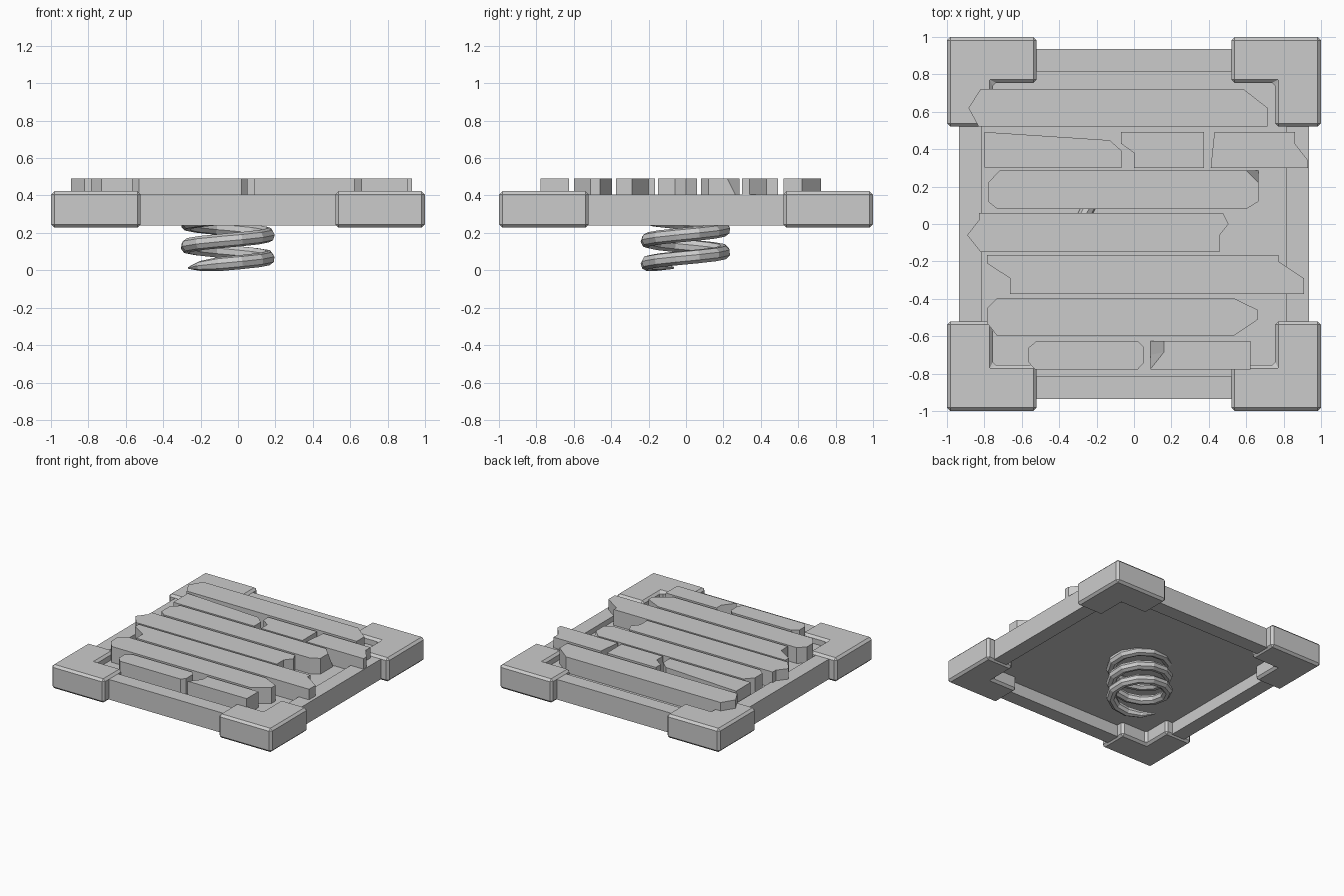
import bpy, bmesh, math

if "Cube" in bpy.data.objects:
    bpy.data.objects.remove(bpy.data.objects["Cube"])


def prism(name, pts, z0, z1, low=None):
    """Extruded outline; low maps point index -> other xy at the underside."""
    low = low or {}
    bm = bmesh.new()
    top = [bm.verts.new((x, y, z1)) for x, y in pts]
    bot = [bm.verts.new((*low.get(i, p), z0)) for i, p in enumerate(pts)]
    bm.faces.new(top)
    bm.faces.new(bot[::-1])
    n = len(pts)
    for i in range(n):
        j = (i + 1) % n
        bm.faces.new((top[i], bot[i], bot[j], top[j]))
    bmesh.ops.remove_doubles(bm, verts=bm.verts, dist=1e-5)
    bmesh.ops.recalc_face_normals(bm, faces=bm.faces)
    mesh = bpy.data.meshes.new(name)
    bm.to_mesh(mesh)
    bm.free()
    ob = bpy.data.objects.new(name, mesh)
    bpy.context.collection.objects.link(ob)
    return ob


# Frame rails, mitred and turned around the centre
for i, side in enumerate(("front", "right", "back", "left")):
    rail = prism(side + "_rail",
                 [(-0.935, -0.935), (0.935, -0.935), (0.815, -0.815), (-0.815, -0.815)],
                 0.24, 0.405)
    rail.rotation_euler.z = i * math.pi / 2

# L-shaped corner brackets
corner = prism("corner_brackets",
               [(1, 1), (0.52, 1), (0.52, 0.755), (0.755, 0.755),
                (0.755, 0.52), (1, 0.52)], 0.228, 0.423)
bev = corner.modifiers.new("chamfer", 'BEVEL')
bev.width = 0.018
bev.segments = 1
mir = corner.modifiers.new("four_corners", 'MIRROR')
mir.use_axis = (True, True, False)

# Base panel inside the frame
prism("base_panel", [(-0.82, -0.82), (0.82, -0.82), (0.82, 0.82), (-0.82, 0.82)],
      0.338, 0.362)

# Broken planks: outline, then chipped underside corners
planks = [
    ([(-.885, .62), (-.82, .722), (.585, .722), (.715, .62), (.715, .52), (-.83, .52)], {}),
    ([(-.80, .302), (-.80, .492), (-.13, .448), (-.065, .39), (-.065, .302)], {}),
    ([(-.07, .492), (.375, .492), (.375, .30), (0, .30), (0, .38), (-.07, .43)], {}),
    ([(.43, .492), (.86, .492), (.86, .43), (.93, .34), (.93, .30), (.41, .30)], {}),
    ([(-.72, .285), (-.78, .22), (-.78, .12), (-.73, .08), (.60, .08), (.665, .12),
      (.665, .22), (.60, .285)], {6: (.665, .285), 7: (.665, .285)}),
    ([(-.83, .06), (-.83, .02), (-.892, -.06), (-.82, -.15), (.457, -.15),
      (.457, -.06), (.505, 0), (.475, .06)], {}),
    ([(-.787, -.165), (.773, -.165), (.773, -.20), (.908, -.29), (.908, -.375),
      (-.663, -.375), (-.663, -.29), (-.787, -.21)], {}),
    ([(-.73, -.395), (.53, -.395), (.663, -.46), (.663, -.51), (.53, -.6),
      (-.73, -.6), (-.785, -.53), (-.785, -.45)], {}),
    ([(-.52, -.625), (.02, -.625), (.05, -.655), (.05, -.745), (.02, -.777),
      (-.53, -.777), (-.568, -.735), (-.568, -.665)], {}),
    ([(.087, -.777), (.16, -.685), (.16, -.625), (.623, -.625), (.623, -.777)],
     {1: (.087, -.70), 2: (.087, -.625)}),
]
for i, (outline, chips) in enumerate(planks):
    prism(f"plank_{i + 1}", outline, 0.36, 0.492, chips)

# Coil spring with pointed ends
curve = bpy.data.curves.new("spring", 'CURVE')
curve.dimensions = '3D'
curve.bevel_depth = 0.038
curve.bevel_resolution = 2
curve.use_fill_caps = True
steps = 36
spline = curve.splines.new('POLY')
spline.points.add(steps)
for i, p in enumerate(spline.points):
    a = math.radians(198 + 30 * i)
    p.co = (-0.055 + 0.219 * math.cos(a), -0.003 + 0.207 * math.sin(a),
            0.013 + 0.0102 * i, 1)
    p.radius = 0.15 if i in (0, steps) else (0.7 if i == 1 else 1)
spring = bpy.data.objects.new("spring", curve)
bpy.context.collection.objects.link(spring)
bpy.context.view_layer.objects.active = spring
spring.select_set(True)
bpy.ops.object.convert(target='MESH')
for f in spring.data.polygons:
    f.use_smooth = False
